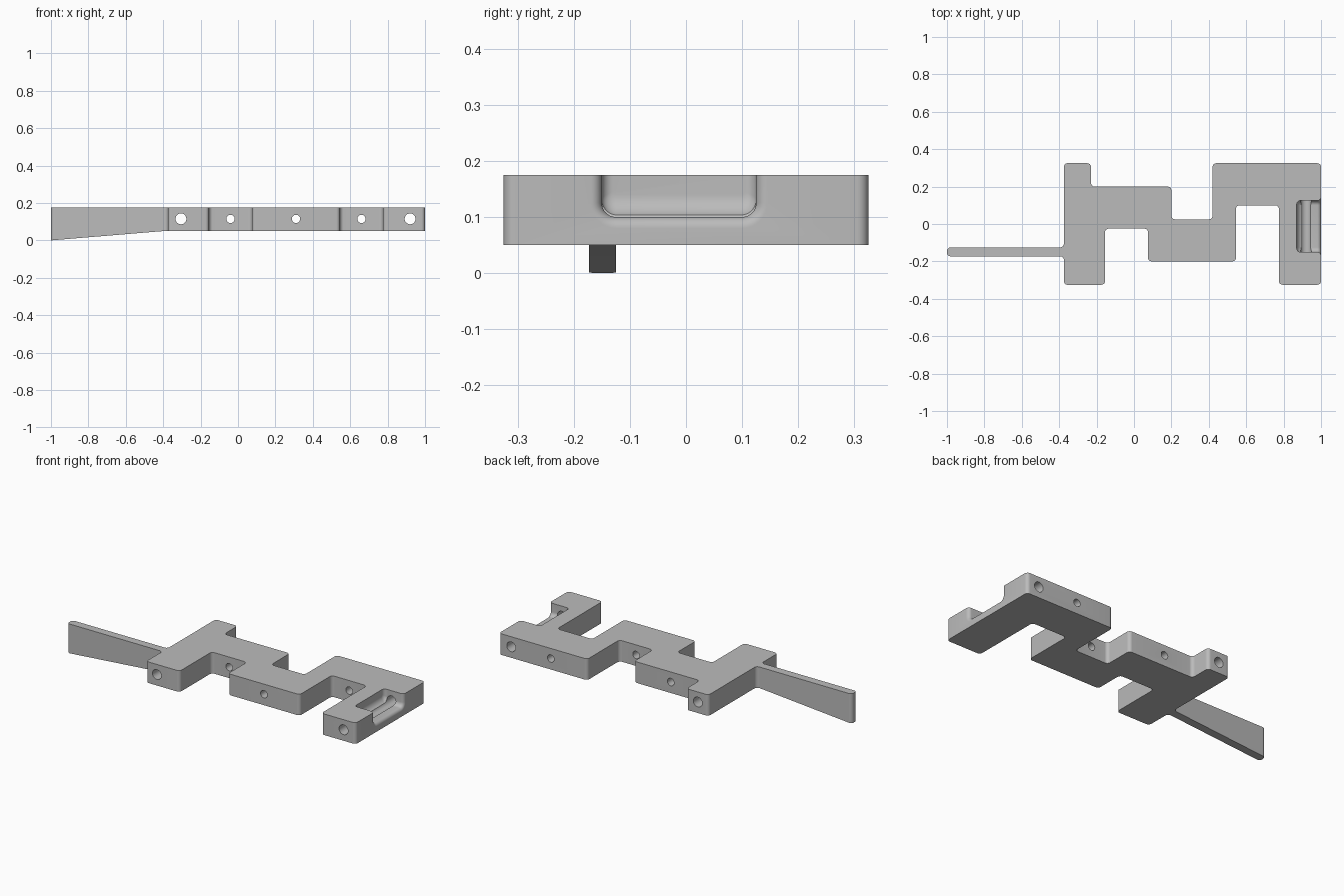
import bpy, bmesh, math
from mathutils import Vector, Matrix

cube = bpy.data.objects.get("Cube")
if cube:
    bpy.data.objects.remove(cube, do_unlink=True)

grey = bpy.data.materials.new("machined grey")
grey.use_nodes = True
colour = (0.5, 0.5, 0.5, 1)
grey.diffuse_color = colour
grey.node_tree.nodes["Principled BSDF"].inputs["Base Color"].default_value = colour

BOTTOM, TOP, FILLET = 0.05, 0.175, 0.02
ARM_ROOT = -0.395


def add_object(name, bm):
    bmesh.ops.recalc_face_normals(bm, faces=bm.faces)
    mesh = bpy.data.meshes.new(name)
    bm.to_mesh(mesh)
    bm.free()
    mesh.materials.append(grey)
    obj = bpy.data.objects.new(name, mesh)
    bpy.context.collection.objects.link(obj)
    return obj


def rounded(corners, steps=8):
    """Replace each corner of an outline by a quarter arc."""
    path = []
    for i, p in enumerate(corners):
        p = Vector(p)
        u = (Vector(corners[i - 1]) - p).normalized()
        v = (Vector(corners[(i + 1) % len(corners)]) - p).normalized()
        r = FILLET
        centre = p + r * (u + v)
        for k in range(steps + 1):
            t = k / steps * math.pi / 2
            path.append(centre - r * (v * math.cos(t) + u * math.sin(t)))
    return path


# Meandering plate with its arm, extruded from one outline
outline = [
    (-0.375, 0.325), (-0.23, 0.325), (-0.23, 0.2), (0.2, 0.2), (0.2, 0.025),
    (0.42, 0.025), (0.42, 0.325), (1, 0.325), (1, -0.325), (0.775, -0.325),
    (0.775, 0.1), (0.545, 0.1), (0.545, -0.2), (0.075, -0.2), (0.075, -0.025),
    (-0.155, -0.025), (-0.155, -0.325), (-0.375, -0.325), (-0.375, -0.173),
    (-1, -0.173), (-1, -0.125), (-0.375, -0.125),
]
bm = bmesh.new()
base = bm.faces.new([bm.verts.new((p.x, p.y, BOTTOM)) for p in rounded(outline)])
extruded = bmesh.ops.extrude_face_region(bm, geom=[base])["geom"]
for v in extruded:
    if isinstance(v, bmesh.types.BMVert):
        v.co.z = TOP

# Underside of the arm slopes down towards its tip
bmesh.ops.bisect_plane(bm, geom=bm.verts[:] + bm.edges[:] + bm.faces[:], dist=1e-4,
                       plane_co=(ARM_ROOT, 0, 0), plane_no=(1, 0, 0))
for v in bm.verts:
    if v.co.x < ARM_ROOT - 0.001 and v.co.z < 0.1:
        v.co.z = BOTTOM * (v.co.x + 1) / (ARM_ROOT + 1)
plate = add_object("plate_with_arm", bm)
cutters = []

# Cross holes right through the plate
for x, radius in ((-0.305, 0.029), (-0.04, 0.022), (0.31, 0.022), (0.66, 0.022), (0.92, 0.029)):
    bm = bmesh.new()
    bmesh.ops.create_cone(bm, cap_ends=True, segments=40, radius1=radius, radius2=radius,
                          depth=1, matrix=Matrix.Translation((x, 0, 0.115))
                          @ Matrix.Rotation(math.pi / 2, 4, "X"))
    cutters.append(add_object("hole_cutter", bm))


# Thumb pocket: U sections swept from the curved back wall to a flared mouth
def inset(x, r):
    """Offset of the section at x, for a back fillet of radius r and the mouth flare."""
    back, flare = 0.87 + r - x, x - (1 - FILLET)
    if back > 0:
        return math.sqrt(max(r * r - back * back, 0)) - r
    if flare > 0:
        return FILLET - math.sqrt(max(FILLET ** 2 - flare ** 2, 0))
    return 0


def pocket_section(x):
    at = min(x, 1)
    side, floor = inset(at, 0.02), inset(at, 0.04)
    half, low, r = 0.1375 + side, 0.1 - floor, max(0.004, 0.025 + side)
    points = [(-half, 0.22)]
    for sign, start in ((-1, 0), (1, math.pi / 2)):
        for k in range(9):
            t = start + k / 8 * math.pi / 2
            points.append((sign * (half - r) - r * math.cos(t), low + r - r * math.sin(t)))
    points.append((half, 0.22))
    return [(x, y - 0.0125, z) for y, z in points]


stations = [0.87 + 0.04 * (1 - math.cos(k / 12 * math.pi / 2)) for k in range(13)]
stations += [1 - FILLET + FILLET * math.sin(k / 8 * math.pi / 2) for k in range(9)] + [1.02]
bm = bmesh.new()
rings = [[bm.verts.new(p) for p in pocket_section(x)] for x in stations]
for a, b in zip(rings, rings[1:]):
    for i in range(len(a)):
        j = (i + 1) % len(a)
        bm.faces.new((a[i], a[j], b[j], b[i]))
bm.faces.new(rings[0])
bm.faces.new(rings[-1])
cutters.append(add_object("pocket_cutter", bm))

# Cut, then smooth the rounded surfaces
bpy.ops.object.select_all(action="DESELECT")
plate.select_set(True)
bpy.context.view_layer.objects.active = plate
for cutter in cutters:
    cutter.hide_render = True
    mod = plate.modifiers.new("cut", "BOOLEAN")
    mod.operation = "DIFFERENCE"
    mod.solver = "EXACT"
    mod.object = cutter
    bpy.ops.object.modifier_apply(modifier=mod.name)
    bpy.data.objects.remove(cutter, do_unlink=True)
bpy.ops.object.shade_smooth_by_angle(angle=math.radians(30))
